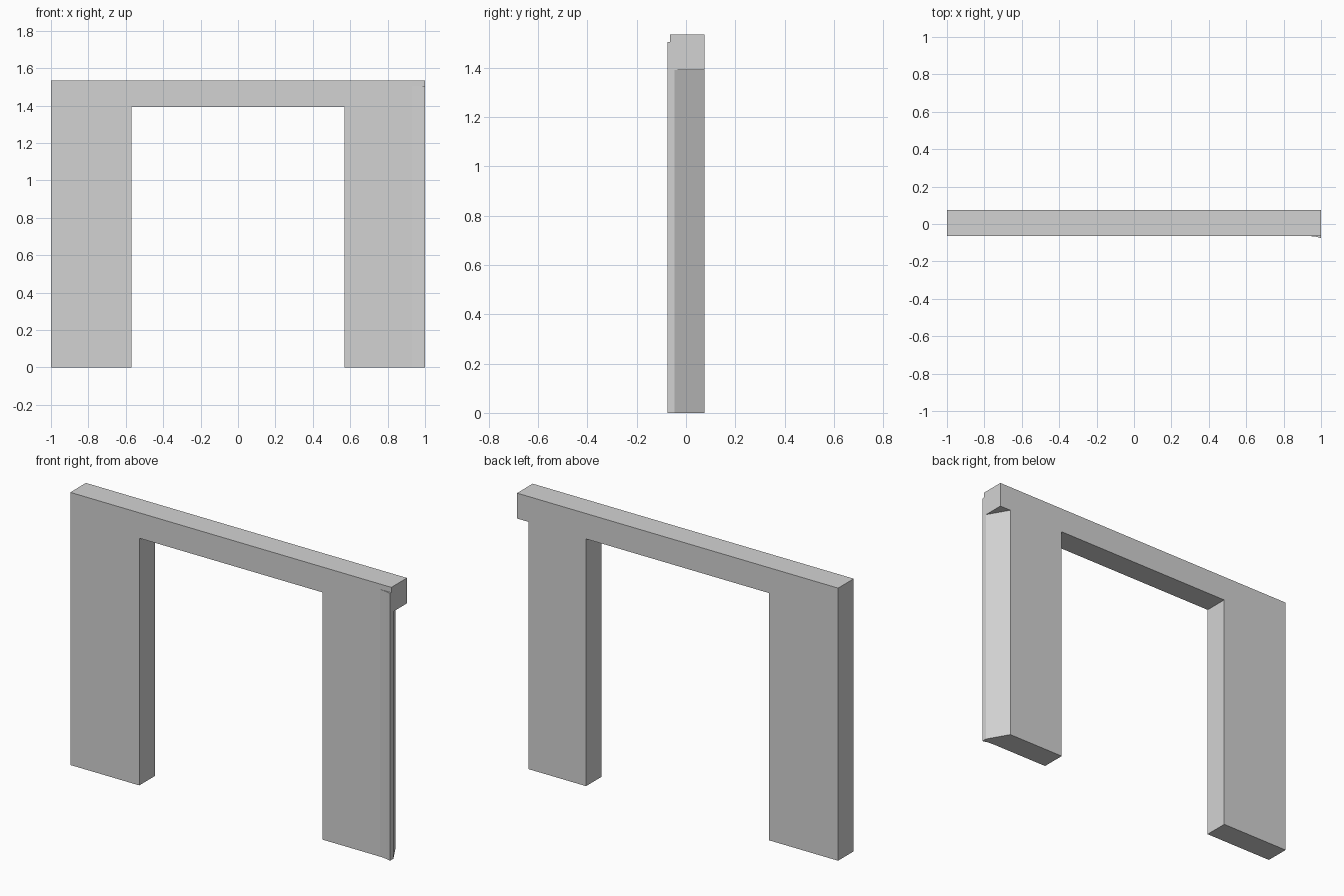
import bpy
import bmesh

cube = bpy.data.objects.get("Cube")
if cube:
    bpy.data.objects.remove(cube)

HEIGHT, SOFFIT, INNER = 1.535, 1.392, 0.57
BACK, FRONT = 0.075, -0.064

grey = bpy.data.materials.new("light_grey")
grey.use_nodes = True
colour = (0.65, 0.65, 0.65, 1)
grey.diffuse_color = colour
grey.node_tree.nodes["Principled BSDF"].inputs["Base Color"].default_value = colour


def prism(name, points, sweep):
    """Extrude a closed outline along the sweep vector."""
    bm = bmesh.new()
    face = bm.faces.new([bm.verts.new(p) for p in points])
    result = bmesh.ops.extrude_face_region(bm, geom=[face])
    moved = [v for v in result["geom"] if isinstance(v, bmesh.types.BMVert)]
    bmesh.ops.translate(bm, verts=moved, vec=sweep)
    bmesh.ops.recalc_face_normals(bm, faces=bm.faces)
    mesh = bpy.data.meshes.new(name)
    bm.to_mesh(mesh)
    bm.free()
    mesh.materials.append(grey)
    obj = bpy.data.objects.new(name, mesh)
    bpy.context.collection.objects.link(obj)
    return obj


def combine(target, tool, operation):
    """Apply a boolean and remove the tool."""
    mod = target.modifiers.new(operation, "BOOLEAN")
    mod.operation, mod.object, mod.solver = operation, tool, "EXACT"
    bpy.context.view_layer.objects.active = target
    bpy.ops.object.modifier_apply(modifier=mod.name)
    bpy.data.objects.remove(tool)


# Two posts and the lintel as one arch outline
half = [(INNER, SOFFIT), (INNER, 0), (1, 0), (1, HEIGHT)]
outline = half + [(-x, z) for x, z in reversed(half)]
frame = prism("door_frame", [(x, FRONT, z) for x, z in outline],
              (0, BACK - FRONT, 0))

# Mitred outer side of the left post, stopping under the lintel
mitre = [(1, -0.046), (0.93, BACK), (0.93, 0.2), (1.1, 0.2), (1.1, -0.046)]
cutter = prism("mitre_cutter", [(x, y, -0.1) for x, y in mitre],
               (0, 0, SOFFIT + 0.1))
cutter.hide_render = True
combine(frame, cutter, "DIFFERENCE")

# Thin flared lip on the front corner of the left post
lip = [(0.93, FRONT), (0.97, -0.067), (1, -0.076), (1, -0.052), (0.93, -0.052)]
flare = prism("front_lip", [(x, y, 0) for x, y in lip], (0, 0, 1.505))
combine(frame, flare, "UNION")
